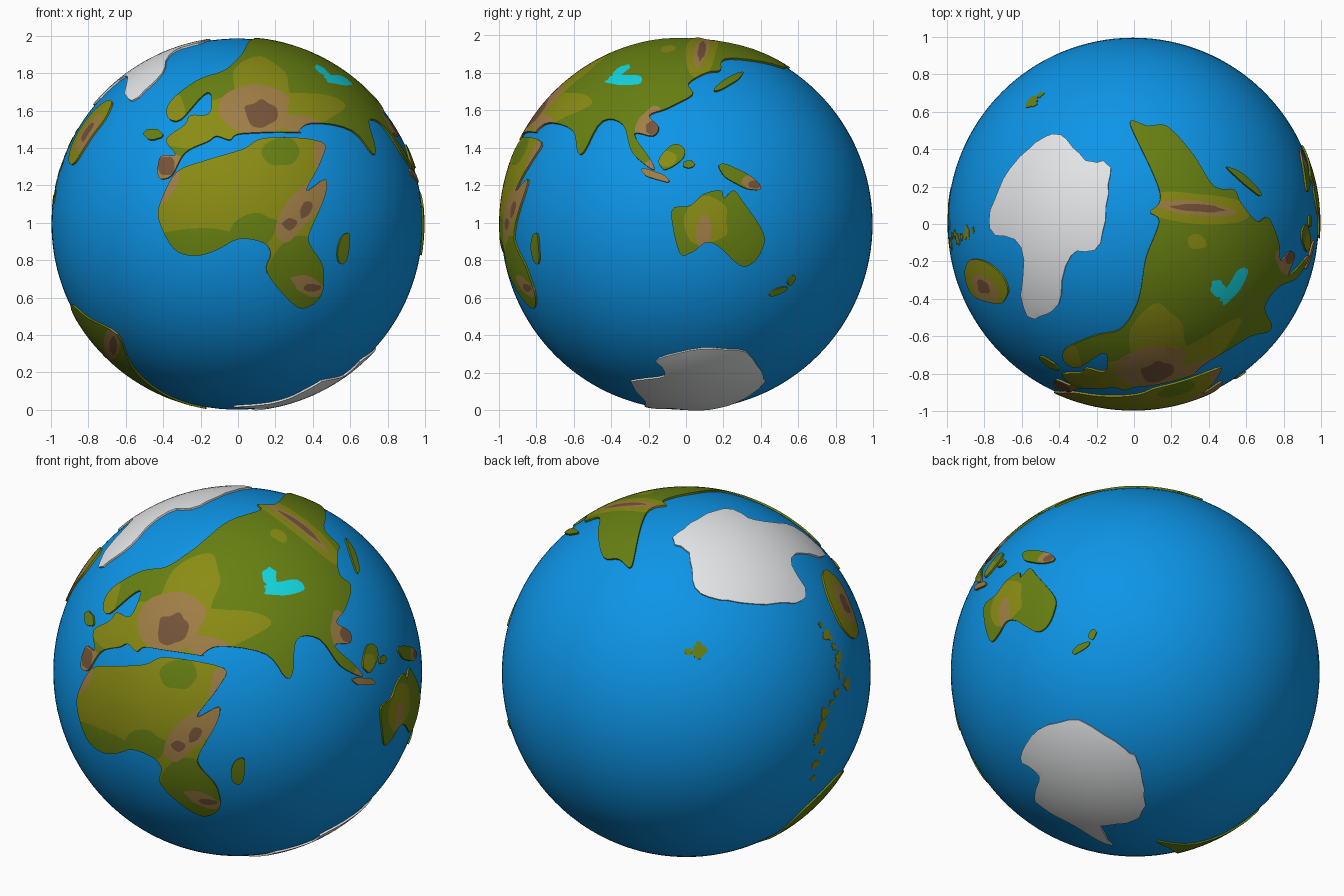
import bpy, bmesh, math, random
from mathutils import Vector
from mathutils.geometry import delaunay_2d_cdt

if "Cube" in bpy.data.objects:
    bpy.data.objects.remove(bpy.data.objects["Cube"])

random.seed(4)
CENTRE = Vector((-0.005, 0.004, 0.993))
SEA_R, LAND_R, GRID = 0.992, 1.002, 0.04


def mat(name, *rgb):
    m = bpy.data.materials.new(name)
    m.diffuse_color = (*rgb, 1)
    m.use_nodes = True
    m.node_tree.nodes["Principled BSDF"].inputs["Base Color"].default_value = m.diffuse_color
    return m


BLUE = mat("ocean blue", 0.004, 0.30, 0.80)
GREEN = mat("forest green", 0.135, 0.215, 0.006)
OLIVE = mat("olive", 0.255, 0.262, 0.007)
TAN = mat("tan", 0.35, 0.21, 0.06)
BROWN = mat("mountain brown", 0.18, 0.088, 0.042)
WHITE = mat("ice white", 0.78, 0.79, 0.80)
CYAN = mat("lake cyan", 0.007, 0.68, 0.75)
PALETTE = [GREEN, OLIVE, TAN, BROWN, WHITE, CYAN]


def axes(d):
    """Right, up and outward axes for looking at the globe from direction d."""
    right = Vector((0, 0, 1)).cross(d)
    right = right.normalized() if right.length > 1e-4 else Vector((1, 0, 0))
    return right, d.cross(right), d


def look(az, el):
    a, e = math.radians(az), math.radians(el)
    return axes(Vector((math.sin(a) * math.cos(e), -math.cos(a) * math.cos(e), math.sin(e))))


FRONT, RIGHT, TOP = look(0, 0), look(90, 0), look(0, 90)
FRONT_RIGHT, BACK_LEFT, BACK_RIGHT = look(35, 25), look(215, 25), look(140, -30)


def on(view, *n):
    """Points drawn flat in a view (hundredths of the radius), laid on the unit sphere."""
    out = []
    for u, v in zip(n[::2], n[1::2]):
        u, v = u / 100, v / 100
        w = math.sqrt(max(0, 1 - u * u - v * v))
        out.append((view[0] * u + view[1] * v + view[2] * w).normalized())
    return out


def blob(view, u, v, a, b, tilt=0, rough=0.13):
    """Uneven ellipse drawn in a view."""
    n, c, s = [], math.cos(math.radians(tilt)), math.sin(math.radians(tilt))
    for k in range(12):
        t, r = k * math.tau / 12, 1 + random.uniform(-rough, rough)
        x, y = a * r * math.cos(t), b * r * math.sin(t)
        n += [u + x * c - y * s, v + x * s + y * c]
    return on(view, *n)


def smooth(p, steps=4):
    """Closed Catmull-Rom curve through the points."""
    out, n = [], len(p)
    for i in range(n):
        a, b, c, d = p[i - 1], p[i], p[(i + 1) % n], p[(i + 2) % n]
        for k in range(steps):
            t = k / steps
            out.append(0.5 * (2 * b + (c - a) * t + (2 * a - 5 * b + 4 * c - d) * t * t
                              + (3 * b - a - 3 * c + d) * t ** 3))
    return out


def inside(x, y, loop):
    hit = False
    for a, b in zip(loop, loop[1:] + loop[:1]):
        if (a.y > y) != (b.y > y) and x < a.x + (y - a.y) * (b.x - a.x) / (b.y - a.y):
            hit = not hit
    return hit


def land(name, base, coast, patches=(), radius=LAND_R, ragged=0.0):
    """Raised curved plate inside a coast line, with coloured regions cut into it."""
    rx, up, d = axes(sum(coast, Vector()).normalized())

    def flat(p):
        s = 2 / (1 + p.dot(d))
        return Vector((p.dot(rx) * s, p.dot(up) * s))

    def ball(q):
        s = q.length_squared / 4
        return (rx * q.x + up * q.y + d * (1 - s)) / (1 + s)

    loops = [smooth([flat(p) for p in c]) for c in [coast] + [p[1] for p in patches]]
    for q in loops[0]:
        q += Vector((random.uniform(-ragged, ragged), random.uniform(-ragged, ragged)))
    verts, edges = [], []
    for lp in loops:
        o, n = len(verts), len(lp)
        verts += lp
        edges += [(o + i, o + (i + 1) % n) for i in range(n)]
    xs, ys = [p.x for p in loops[0]], [p.y for p in loops[0]]
    for i in range(int(min(xs) / GRID) - 1, int(max(xs) / GRID) + 2):
        for j in range(int(min(ys) / GRID) - 1, int(max(ys) / GRID) + 2):
            q = Vector(((i + 0.5 * (j % 2)) * GRID, j * GRID))
            if inside(q.x, q.y, loops[0]):
                verts.append(q)
    vs, _, fs, *_ = delaunay_2d_cdt(verts, edges, [], 0, 1e-5)
    bm = bmesh.new()
    bv = [bm.verts.new(ball(q) * radius) for q in vs]
    for f in fs:
        c = sum((vs[i] for i in f), Vector((0, 0))) / len(f)
        if inside(c.x, c.y, loops[0]):
            face = bm.faces.new([bv[i] for i in f])
            colour = base
            for (m, _), lp in zip(patches, loops[1:]):
                if inside(c.x, c.y, lp):
                    colour = m
            face.material_index = PALETTE.index(colour)
    # shore wall running down into the sea
    rim = [e for e in bm.edges if e.is_boundary]
    for v in bmesh.ops.extrude_edge_only(bm, edges=rim)["geom"]:
        if isinstance(v, bmesh.types.BMVert):
            v.co *= 0.985 / radius
    bmesh.ops.delete(bm, geom=[v for v in bm.verts if not v.link_faces], context="VERTS")
    me = bpy.data.meshes.new(name)
    bm.to_mesh(me)
    bm.free()
    for m in PALETTE:
        me.materials.append(m)
    ob = bpy.data.objects.new(name, me)
    ob.location = CENTRE
    bpy.context.collection.objects.link(ob)


# Ocean ball
bpy.ops.mesh.primitive_uv_sphere_add(segments=128, ring_count=64, radius=SEA_R, location=CENTRE)
bpy.context.object.name = "ocean"
bpy.context.object.data.materials.append(BLUE)

# Southern continent seen from the front
land("south_west_continent", OLIVE, on(
    FRONT, -32, 28, -17, 34, 3, 40, 15, 46, 45, 44, 45, 34, 37, 18, 47, 24, 47, 15, 39, -4, 39, -11, 46, -23,
    45, -38, 36, -45, 28, -41, 16, -26, 18, -16, 14, -10, 1, -8, -11, -14, -23, -17, -34, -13, -42, 3, -40, 14), [
    (GREEN, blob(FRONT, 24, 39, 10, 8)), (GREEN, blob(FRONT, -16, -11, 32, 8)),
    (GREEN, blob(FRONT, 8, -4, 14, 9, 20)), (GREEN, blob(FRONT, 33, -28, 17, 20)),
    (TAN, blob(FRONT, 38, -33, 9, 5, -25)), (BROWN, blob(FRONT, 40, -34, 5, 2)),
    (TAN, blob(FRONT, 35, 9, 20, 8, 55)), (BROWN, blob(FRONT, 28, 0, 4, 3)),
    (BROWN, blob(FRONT, 37, 8, 5, 3, 60)), (TAN, blob(FRONT, 45, 36, 4, 10)),
    (TAN, blob(FRONT, -36, 21, 11, 4, 65))])

# Great northern continent: west coast, arctic coast, east and south coast
west = on(FRONT, 33, 49, 13, 49, 0, 48, -4, 45, -11, 47, -16, 44, -28, 38, -35, 26, -42, 25, -41, 36, -33, 37,
          -38, 45, -28, 53, -25, 58, -15, 59, -14, 69, -18, 69, -30, 56, -37, 57, -36, 65, -21, 77, -7, 82, 1, 89)
arctic = on(TOP, 4, -36, 7, -18, 14, 1, 9, 6, 14, 11, 13, 21, 0, 49, -1, 55, 8, 52, 18, 52, 32, 37, 43, 20, 54, 18)
east = on(RIGHT, 11, 81, 1, 75, 3, 69, -10, 62, -20, 58, -15, 52, -18, 47, -28, 48, -19, 34, -18, 29, -29, 38,
          -34, 53, -45, 55, -54, 40, -58, 38, -61, 50, -74, 54, -80, 50)
land("northern_continent", GREEN, west + arctic + east, [
    (OLIVE, blob(FRONT, 8, 56, 48, 13, 8)), (OLIVE, blob(FRONT, 13, 74, 16, 14)),
    (OLIVE, blob(FRONT, -34, 60, 6, 9)), (TAN, blob(FRONT, 10, 61, 18, 13)),
    (TAN, blob(FRONT, 34, 53, 14, 5, -15)), (BROWN, blob(FRONT, 13, 59, 9, 7)),
    (TAN, blob(FRONT, -37, 31, 9, 8)), (BROWN, blob(FRONT, -38, 31, 5, 5)),
    (OLIVE, blob(TOP, 34, 8, 30, 8, -5)), (TAN, blob(TOP, 33, 8, 20, 4, -5)),
    (BROWN, blob(TOP, 35, 8, 14, 2, -4)), (OLIVE, blob(TOP, 34, -10, 5, 4)),
    (TAN, blob(RIGHT, -20, 53, 10, 6, 60)), (BROWN, blob(RIGHT, -18, 51, 4, 4)),
    (TAN, blob(RIGHT, -19, 30, 5, 4)),
    (CYAN, blob(FRONT_RIGHT, 25, 45, 11, 4, 6)), (CYAN, blob(FRONT_RIGHT, 17, 51, 4, 5))])

# South-eastern continent and the islands round the coasts
land("south_east_continent", GREEN, on(
    RIGHT, -8, 7, 2, 10, 9, 16, 18, 18, 20, 14, 25, 18, 30, 12, 41, -5, 40, -14, 35, -21, 28, -22, 17, -12,
    10, -10, 3, -15, -4, -15), [(OLIVE, blob(RIGHT, 10, 2, 12, 13)), (TAN, blob(RIGHT, 9, -4, 4, 9))])
land("equator_island", GREEN, blob(RIGHT, -8, 36, 8, 5, 40), [(OLIVE, blob(RIGHT, -11, 35, 5, 4))])
land("little_equator_island", GREEN, blob(RIGHT, 1, 32, 3, 2))
land("long_island", TAN, blob(RIGHT, -17, 26, 8, 2, -20))
land("reef_island", GREEN, blob(RIGHT, 28, 25, 12, 4, -30),
     [(TAN, blob(RIGHT, 36, 22, 6, 5)), (BROWN, blob(RIGHT, 36, 21, 3, 2))])
land("far_south_island_a", GREEN, blob(RIGHT, 49, -36, 5, 1.5, 25))
land("far_south_island_b", GREEN, blob(RIGHT, 56, -30, 3, 1.5, 60))
land("east_arc_island", GREEN, blob(RIGHT, 22, 76, 9, 2, 32))
land("north_west_island", GREEN, blob(FRONT, -45, 48, 5, 3))
land("south_west_island", GREEN, blob(FRONT, 57, -13, 9, 3, 80))

# Ice lands near both poles
land("north_ice", WHITE, on(
    TOP, -39, 47, -26, 34, -14, 32, -13, 15, -18, -11, -34, -18, -40, -43, -52, -51, -59, -45, -59, -13,
    -76, -3, -72, 18, -56, 40), ragged=0.01)
land("south_ice", WHITE, on(
    BACK_RIGHT, -62, -46, -52, -31, -30, -26, -6, -42, 1, -48, 5, -68, 0, -80, -18, -83, -13, -93, -32, -83,
    -53, -70, -52, -56), ragged=0.01)

# Western lands
land("west_land", OLIVE, blob(BACK_LEFT, 83, 37, 20, 5, -66, 0.05),
     [(TAN, blob(BACK_LEFT, 85, 37, 11, 3, -66)), (BROWN, blob(BACK_LEFT, 85, 37, 6, 1.5, -66))])
land("south_west_land", GREEN, on(FRONT, -80, -50, -64, -59, -57, -75, -48, -85)
     + on(BACK_RIGHT, 19, -95, 12, -91, 35, -92) + on(BACK_LEFT, 60, -77, 81, -56),
     [(TAN, blob(FRONT, -67, -64, 4, 9)), (BROWN, blob(FRONT, -66, -65, 2, 5))])

# Islets scattered along a chain in the back left view
chain = [(72, 26), (80, 8), (84, -6), (76, -22), (72, -43), (63, -64)]
spots = [(8 + random.uniform(-7, 7), 16 + random.uniform(-5, 4)) for _ in range(5)]
for (a, b), (c, d) in zip(chain, chain[1:]):
    for t in (0, 0.33, 0.67):
        spots.append((a + (c - a) * t + random.uniform(-3, 3), b + (d - b) * t))
for i, (u, v) in enumerate(spots):
    size = random.uniform(1.5, 3.5)
    land(f"islet_{i + 1}", GREEN if i < 6 else OLIVE, blob(axes(on(BACK_LEFT, u, v)[0]), 0, 0, size, size, 0, 0.4),
         radius=0.9945)

# Smooth surfaces, sharp shores
bpy.ops.object.select_all(action="SELECT")
bpy.ops.object.shade_smooth_by_angle(angle=math.radians(30))
